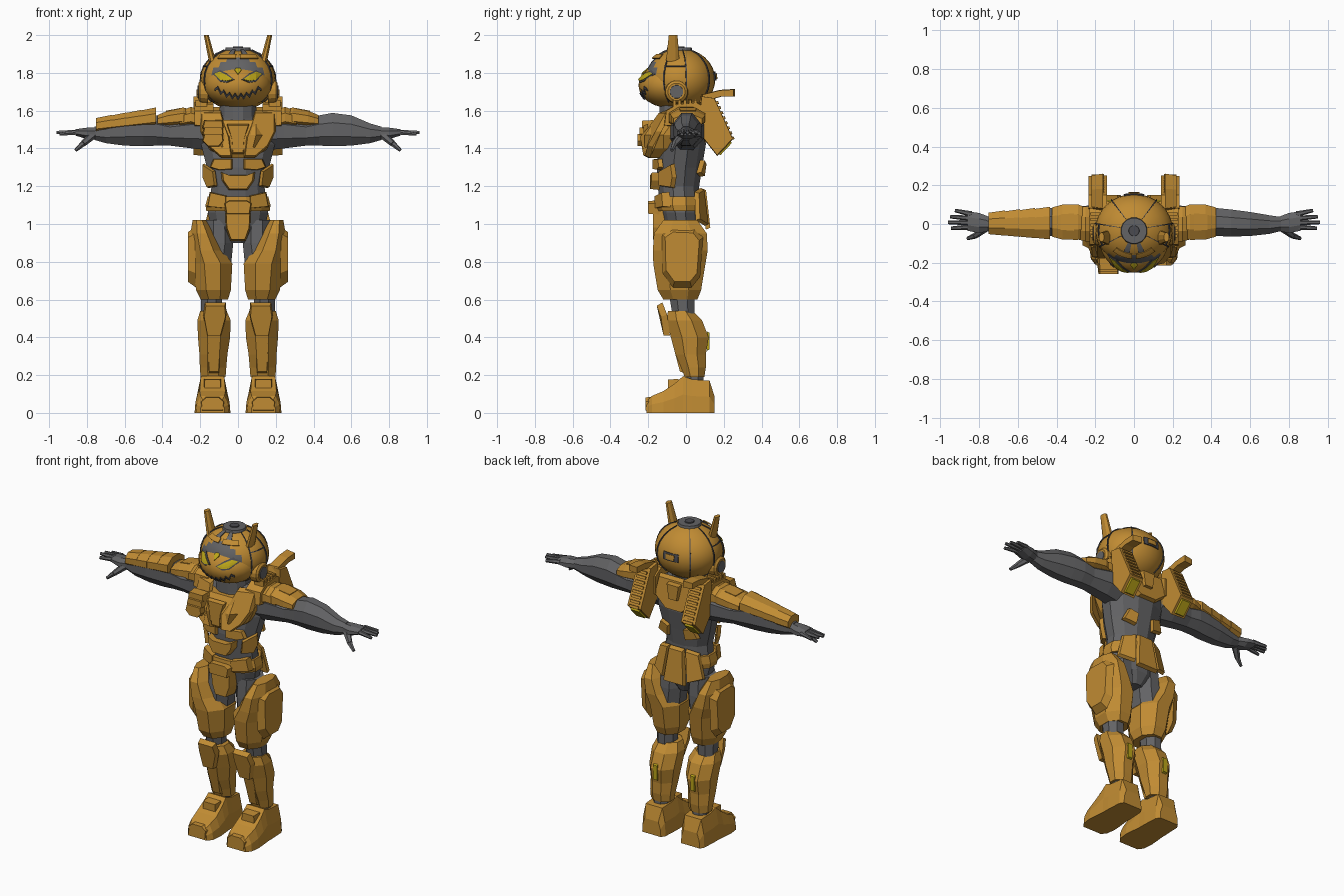
import bpy, bmesh
from math import sin, cos, pi, radians, sqrt
from mathutils import Vector

cube = bpy.data.objects.get("Cube")
if cube:
    bpy.data.objects.remove(cube, do_unlink=True)


def material(name, r, g, b):
    m = bpy.data.materials.new(name)
    m.use_nodes = True
    m.diffuse_color = (r, g, b, 1)
    m.node_tree.nodes["Principled BSDF"].inputs["Base Color"].default_value = (r, g, b, 1)
    return m


ORANGE = material("armour orange", 0.53, 0.26, 0.033)
GREY = material("suit grey", 0.125, 0.125, 0.13)
DARK = material("seam grey", 0.07, 0.07, 0.08)
YELLOW = material("glow yellow", 0.5, 0.38, 0.01)


def build(name, verts, faces, mat, mirror=False, solid=0):
    """Make an object, optionally mirrored over x = 0 or thickened."""
    me = bpy.data.meshes.new(name)
    me.from_pydata([tuple(v) for v in verts], [], faces)
    bm = bmesh.new()
    bm.from_mesh(me)
    bmesh.ops.remove_doubles(bm, verts=bm.verts, dist=0.0001)
    bmesh.ops.recalc_face_normals(bm, faces=bm.faces)
    bm.to_mesh(me)
    bm.free()
    me.materials.append(mat)
    ob = bpy.data.objects.new(name, me)
    bpy.context.collection.objects.link(ob)
    if solid:
        s = ob.modifiers.new("Thickness", 'SOLIDIFY')
        s.thickness, s.offset = solid, 0
    if mirror:
        ob.modifiers.new("Mirror", 'MIRROR').use_mirror_merge = False
    return ob


def skin(name, rings, mat, mirror=False):
    """Join matching rings of points and cap both ends."""
    n, k = len(rings[0]), len(rings)
    faces = [(r * n + i, r * n + (i + 1) % n, (r + 1) * n + (i + 1) % n, (r + 1) * n + i)
             for r in range(k - 1) for i in range(n)]
    faces += [tuple(range(n)), tuple(range((k - 1) * n, k * n))]
    return build(name, [p for r in rings for p in r], faces, mat, mirror)


def loft(name, axis, rows, mat, mirror=False, n=8):
    """Rows are x, y, z and the two radii across the axis."""
    rings = []
    for x, y, z, a, b in rows:
        ring = []
        for i in range(n):
            t = 2 * pi * (i + 0.5) / n
            u, v = a * cos(t) / cos(pi / n), b * sin(t) / cos(pi / n)
            ring.append({'x': (x, y + u, z + v), 'y': (x + u, y, z + v), 'z': (x + u, y + v, z)}[axis])
        rings.append(ring)
    return skin(name, rings, mat, mirror)


def slab(name, pts, push, mat, mirror=False, shrink=0.9):
    """Plate with a chamfered outer face."""
    pts = [Vector(p) for p in pts]
    c = sum(pts, Vector()) / len(pts)
    return skin(name, [pts, [c + (p - c) * shrink + Vector(push) for p in pts]], mat, mirror)


def front(name, outline, y, depth, mat, mirror=False, curve=0.0, shrink=0.9):
    return slab(name, [(x, y + curve * abs(x), z) for x, z in outline], (0, -depth, 0), mat, mirror, shrink)


def side(name, outline, x, depth, mat, mirror=True, shrink=0.9):
    return slab(name, [(x, y, z) for y, z in outline], (depth, 0, 0), mat, mirror, shrink)


def rod(name, a, b, ra, rb, mat, mirror=True, n=6):
    a, b = Vector(a), Vector(b)
    q = (b - a).to_track_quat('Z', 'Y')
    rings = [[p + q @ Vector((r * cos(2 * pi * i / n), r * sin(2 * pi * i / n), 0)) for i in range(n)]
             for p, r in ((a, ra), (b, rb))]
    return skin(name, rings, mat, mirror)


# Helmet shell, with a grey opening around the face
HC, HR = Vector((0, -0.03, 1.765)), (0.2, 0.185, 0.165)


def on_helmet(lon, lat, lift=0.0):
    d = (sin(lon) * cos(lat), -cos(lon) * cos(lat), sin(lat))
    return HC + Vector([d[i] * (HR[i] + lift) for i in range(3)])


def grid(name, rows, mat, mirror=False, solid=0.006):
    n = len(rows[0])
    faces = [(r * n + i, r * n + i + 1, (r + 1) * n + i + 1, (r + 1) * n + i)
             for r in range(len(rows) - 1) for i in range(n - 1)]
    return build(name, [p for r in rows for p in r], faces, mat, mirror, solid)


def patch(name, lons, lats, mat, mirror=True, lift=0.003):
    lo, hi = map(radians, lons)
    la, lb = map(radians, lats)
    return grid(name, [[on_helmet(lo + (hi - lo) * i / 6, la + (lb - la) * j / 8, lift)
                        for i in range(7)] for j in range(9)], mat, mirror)


helmet = grid("helmet", [[on_helmet(2 * pi * i / 32, pi * (j / 16 - 0.5)) for i in range(33)]
                         for j in range(17)], ORANGE, solid=0)
helmet.data.materials.append(GREY)
for f in helmet.data.polygons:
    f.material_index = int(f.center.y < HC.y - 0.13)
for lon in (62, 100, 145):
    patch(f"helmet_seam_{lon}", (lon - 1, lon + 1), (-45, 68), DARK)
patch("helmet_cross_seam", (62, 100), (24, 26), DARK)
patch("crown_inlay", (10, 24), (48, 72), GREY)
patch("brow", (4, 42), (40, 50), ORANGE, lift=0.009)
patch("rear_vent", (165, 195), (-2, 14), DARK, mirror=False)
patch("rear_vent_plate", (172, 188), (1, 11), ORANGE, mirror=False, lift=0.008)
loft("crown_disc", 'z', [(0, -0.035, 1.91, .07, .07), (0, -0.035, 1.934, .065, .065)], GREY, n=16)
loft("crown_button", 'z', [(0, -0.035, 1.93, .028, .028), (0, -0.035, 1.94, .026, .026)], DARK, n=12)
loft("ear_disc", 'x', [(.16, -.05, 1.7, .062, .062), (.2, -.05, 1.7, .058, .058),
                       (.21, -.05, 1.7, .045, .045)], ORANGE, True, 16)
loft("ear_hub", 'x', [(.2, -.05, 1.7, .036, .036), (.214, -.05, 1.7, .034, .034)], GREY, True, 12)
loft("antenna", 'z', [(.135, -.07, 1.86, .019, .036), (.168, -.068, 2.0, .013, .023)], ORANGE, True)

# Face mask and its markings
FC, FR = Vector((0, -0.08, 1.735)), (0.18, 0.172, 0.122)


def on_face(x, z, lift):
    d = 1 - (x / FR[0]) ** 2 - ((z - FC.z) / FR[2]) ** 2
    return Vector((x, FC.y - FR[1] * sqrt(max(d, 0)) - lift, z))


def decal(name, top, low, mat, mirror=False, lift=0.004):
    rows = [[on_face(a[0] + (b[0] - a[0]) * j / 3, a[1] + (b[1] - a[1]) * j / 3, lift)
             for a, b in zip(top, low)] for j in range(4)]
    return grid(name, rows, mat, mirror, 0.005)


mask = grid("face_mask", [[FC + Vector((FR[0] * sin(t) * cos(s), -FR[1] * cos(t) * cos(s), FR[2] * sin(s)))
                           for t in [2 * pi * i / 24 for i in range(25)]]
                          for s in [pi * (j / 12 - 0.5) for j in range(13)]], ORANGE, solid=0)
xs = [0.122 * i / 8 for i in range(-8, 9)]
mid = [(x, 1.675 + 3.2 * x * x + (0.011 if i % 2 else -0.011)) for i, x in enumerate(xs)]
decal("mouth", [(x, z + .007) for x, z in mid], [(x, z - .007) for x, z in mid], DARK)
for label, grow, mat, lift in (("eye_socket", .009, DARK, .003), ("eye", 0, YELLOW, .007)):
    decal(label, [(.028 - grow, 1.765), (.06, 1.788 + grow), (.095, 1.805 + grow), (.126 + grow, 1.795)],
          [(.028 - grow, 1.765), (.06, 1.757 - grow), (.095, 1.763 - grow), (.126 + grow, 1.795)],
          mat, True, lift)
decal("forehead_gem", [(-.018, 1.815), (0, 1.838), (.018, 1.815)],
      [(-.018, 1.815), (0, 1.792), (.018, 1.815)], YELLOW)
for ob in (helmet, mask):
    bpy.context.view_layer.objects.active = ob
    ob.select_set(True)
    bpy.ops.object.shade_smooth_by_angle(angle=radians(35))
    ob.select_set(False)

# Grey undersuit
loft("neck", 'z', [(0, -.03, 1.5, .12, .11), (0, -.04, 1.56, .1, .1), (0, -.04, 1.64, .095, .1)], GREY, n=12)
loft("torso", 'z', [(0, -.02, .9, .05, .06), (0, -.02, .97, .14, .09), (0, -.03, 1.06, .16, .1),
                    (0, -.04, 1.2, .14, .11), (0, -.035, 1.3, .165, .12), (0, -.02, 1.42, .195, .125),
                    (0, -.01, 1.53, .2, .11), (0, -.01, 1.6, .12, .09)], GREY, n=12)
loft("upper_leg", 'z', [(.14, -.01, .48, .055, .055), (.14, -.02, .6, .055, .065), (.12, -.02, .75, .08, .09),
                        (.1, -.02, .9, .075, .09), (.1, -.02, 1.02, .07, .08)], GREY, True)
loft("ankle", 'z', [(.135, .045, .14, .05, .05), (.135, .045, .22, .05, .045)], GREY, True)
loft("arm", 'x', [(.14, 0, 1.49, .09, .1), (.24, .01, 1.49, .085, .09), (.36, .01, 1.485, .07, .07),
                  (.43, .01, 1.495, .072, .08), (.5, .005, 1.5, .07, .088), (.6, 0, 1.495, .062, .08),
                  (.7, -.003, 1.48, .048, .052), (.76, 0, 1.48, .036, .035)], GREY, True)
loft("palm", 'x', [(.74, 0, 1.48, .034, .032), (.8, .005, 1.48, .052, .03), (.86, .015, 1.485, .05, .017)], GREY, True)
for i, (y, x, z) in enumerate(((-.022, .945, 1.475), (.008, .962, 1.485), (.038, .95, 1.485), (.07, .925, 1.48))):
    rod(f"finger_{i + 1}", (.84, -.015 + .022 * i, 1.487), (x, y, z), .015, .009, GREY)
rod("thumb_base", (.77, -.02, 1.47), (.82, -.06, 1.425), .023, .016, GREY)
rod("thumb_tip", (.82, -.06, 1.425), (.86, -.075, 1.39), .016, .009, GREY)

# Chest armour
chest = [(1.35, .1, -.19), (1.4, .155, -.22), (1.47, .19, -.22), (1.55, .19, -.165)]
skin("chest_armour", [[(-w, -.04, z), (-w, y + .1, z), (-w * .5, y, z), (w * .5, y, z), (w, y + .1, z), (w, -.04, z)]
                      for z, w, y in chest], ORANGE)
slab("pectoral_plate", [(.03, -.2, 1.35), (.09, -.19, 1.35), (.16, -.175, 1.41), (.2, -.13, 1.49), (.2, -.07, 1.6),
                        (.09, -.11, 1.6), (.07, -.16, 1.53), (.045, -.22, 1.46)], (0, -.03, 0), ORANGE, True)
front("sternum_seam", [(-.03, 1.37), (.03, 1.37), (.035, 1.45), (.06, 1.53), (-.06, 1.53), (-.035, 1.45)],
      -.2, .025, ORANGE)
for i in range(3):
    z = 1.41 + i * .035
    front(f"chest_pouch_{i + 1}", [(-.18, z + .07), (-.19, z + .03), (-.16, z), (-.1, z), (-.075, z + .03), (-.08, z + .07)],
          -.2 + i * .012, .058, ORANGE)
side("shoulder_strap", [(-.12, 1.52), (-.11, 1.6), (-.05, 1.635), (.06, 1.645), (.12, 1.61), (.12, 1.5)],
     .13, .1, ORANGE, shrink=.95)
for i in range(5):
    side(f"strap_ridge_{i + 1}", [(-.07 + i * .028, 1.62), (-.07 + i * .028, 1.658), (-.053 + i * .028, 1.658),
                                  (-.053 + i * .028, 1.62)], .165, .06, ORANGE)

# Abdomen plates
front("upper_ab", [(.03, 1.29), (.03, 1.345), (.13, 1.345), (.15, 1.3), (.1, 1.285)], -.165, .022, ORANGE, True, .3)
front("middle_ab", [(-.09, 1.275), (-.05, 1.26), (.05, 1.26), (.09, 1.275), (.085, 1.23), (.05, 1.18),
                    (-.05, 1.18), (-.085, 1.23)], -.15, .05, ORANGE, curve=.2)
slab("rib_plate", [(.11, -.13, 1.2), (.12, -.13, 1.28), (.18, -.06, 1.32), (.18, -.05, 1.25), (.155, -.06, 1.19)],
     (.012, -.02, 0), ORANGE, True)
slab("back_rib_plate", [(.06, .075, 1.25), (.05, .085, 1.32), (.11, .075, 1.34), (.14, .055, 1.27)],
     (0, .025, 0), ORANGE, True)

# Belt and hip plates
loft("belt", 'z', [(0, -.03, 1.07, .168, .125), (0, -.035, 1.1, .172, .135), (0, -.035, 1.145, .16, .13)], ORANGE, n=12)
front("belt_pouch", [(.06, 1.08), (.06, 1.15), (.15, 1.17), (.165, 1.09)], -.155, .04, ORANGE, True, .45)
front("buckle", [(-.065, 1.05), (-.075, 1.11), (-.05, 1.125), (.05, 1.125), (.075, 1.11), (.065, 1.05)], -.14, .06, ORANGE)
front("groin_plate", [(-.04, .91), (-.065, .98), (-.07, 1.08), (.07, 1.08), (.065, .98), (.04, .91)], -.09, .085, ORANGE)
slab("rear_skirt_centre", [(-.05, .08, 1.19), (.05, .08, 1.19), (.075, .105, .97), (-.075, .105, .97)],
     (0, .025, 0), ORANGE)
slab("rear_skirt_side", [(.055, .075, 1.19), (.13, .045, 1.17), (.17, .05, 1.02), (.08, .1, .99)],
     (.004, .022, 0), ORANGE, True)

# Leg armour
loft("thigh_armour", 'z', [(.125, -.03, .6, .072, .09), (.13, -.035, .65, .092, .115), (.135, -.035, .79, .105, .138),
                           (.165, -.03, .86, .085, .145), (.19, -.03, .95, .062, .14), (.205, -.03, 1.02, .035, .09)],
     ORANGE, True)
side("outer_thigh_plate", [(-.13, .95), (-.08, .985), (.05, .98), (.09, .93), (.075, .72), (.03, .665),
                           (-.07, .665), (-.125, .74)], .225, .04, ORANGE, shrink=.82)
loft("shin_armour", 'z', [(.132, .045, .19, .066, .052), (.132, .04, .24, .07, .065), (.13, .025, .31, .074, .08),
                          (.127, .02, .4, .085, .1), (.127, -.01, .49, .088, .095), (.13, -.03, .54, .07, .065)],
     ORANGE, True)
slab("knee_plate", [(.065, -.125, .585), (.175, -.125, .585), (.185, -.1, .52), (.165, -.085, .41),
                    (.09, -.085, .41), (.06, -.1, .52)], (0, -.032, -.01), ORANGE, True)
slab("shin_ridge", [(.09, -.06, .4), (.165, -.06, .4), (.155, -.01, .21), (.1, -.01, .21)], (0, -.02, 0), ORANGE, True)
slab("calf_vent", [(.115, .112, .43), (.145, .112, .43), (.145, .112, .33), (.115, .112, .33)],
     (0, .012, 0), YELLOW, True)

# Boots
boot = [(-.21, .065, .06), (-.18, .088, .09), (-.12, .095, .115), (-.06, .09, .155), (-.015, .085, .195),
        (.03, .085, .178), (.125, .08, .17), (.15, .065, .09)]
skin("boot", [[(.135 + s * w, y, h * k) for s, k in ((-1, 0), (1, 0), (.95, .5), (.72, 1), (-.72, 1), (-.95, .5))]
              for y, w, h in boot], ORANGE, True)
front("toe_cap", [(.075, .01), (.07, .06), (.1, .085), (.17, .085), (.2, .06), (.195, .01)], -.18, .035, ORANGE, True)
front("instep_plate", [(.085, .1), (.09, .18), (.18, .18), (.185, .1)], -.04, .055, ORANGE, True)

# Shoulder pads and the single forearm guard
loft("inner_pad", 'x', [(.2, 0, 1.55, .09, .055), (.25, 0, 1.565, .09, .055), (.31, .005, 1.55, .08, .045)], ORANGE, True)
loft("outer_pad", 'x', [(.25, .01, 1.56, .075, .045), (.29, .01, 1.565, .092, .052), (.37, .01, 1.555, .09, .045),
                        (.425, .01, 1.545, .075, .032)], ORANGE, True)
loft("pad_panel", 'x', [(.31, .01, 1.6, .045, .013), (.38, .01, 1.587, .04, .013)], ORANGE, True, 4)
for i in range(4):
    a, b = -.435 - i * .077, -.52 - i * .077
    t = i / 4
    loft(f"forearm_guard_{i + 1}", 'x', [(a, .005, 1.562 - .04 * t, .084 - .025 * t, .055 - .012 * t),
                                         (b, .003, 1.55 - .04 * t, .074 - .025 * t, .05 - .012 * t)], ORANGE)

# Back armour and thruster packs
slab("back_plate", [(-.13, .07, 1.62), (.13, .07, 1.62), (.15, .085, 1.5), (.06, .1, 1.43), (-.06, .1, 1.43),
                    (-.15, .085, 1.5)], (0, .03, 0), ORANGE)
front("spine_plate", [(-.03, 1.5), (-.045, 1.6), (.045, 1.6), (.03, 1.5)], .095, -.04, ORANGE)
side("thruster_pack", [(.08, 1.68), (.15, 1.67), (.25, 1.45), (.165, 1.36), (.07, 1.48)], .14, .095, ORANGE, shrink=.97)
slab("thruster_nozzle", [(.155, .238, 1.438), (.22, .238, 1.438), (.22, .173, 1.369), (.155, .173, 1.369)],
     (0, .007, -.007), YELLOW, True)
side("thruster_fin", [(.07, 1.64), (.08, 1.685), (.18, 1.71), (.26, 1.715), (.26, 1.675), (.19, 1.675)],
     .16, .06, ORANGE)
for i in range(8):
    y, z = .157 + i * .0118, 1.645 - i * .0268
    side(f"thruster_rib_{i + 1}", [(y - .01, z), (y + .012, z + .007), (y + .018, z - .008), (y - .004, z - .014)],
         .155, .065, ORANGE)
